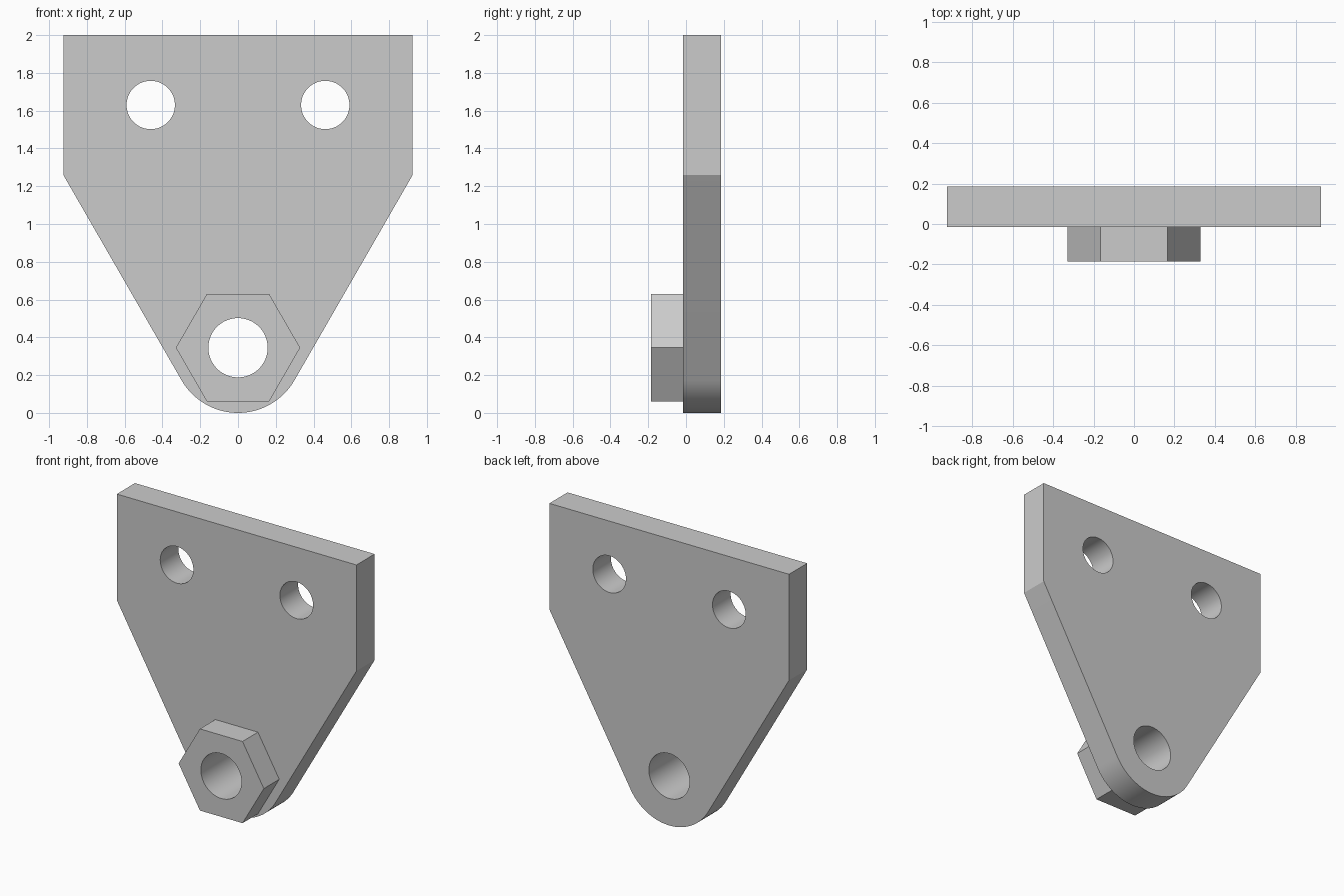
import bpy
import bmesh
from math import cos, sin, radians

cube = bpy.data.objects.get("Cube")
if cube:
    bpy.data.objects.remove(cube, do_unlink=True)

# Plain grey metal
GREY = (0.6, 0.6, 0.6, 1)
metal = bpy.data.materials.new("grey metal")
metal.use_nodes = True
metal.diffuse_color = GREY
metal.node_tree.nodes["Principled BSDF"].inputs["Base Color"].default_value = GREY


def arc(cx, cz, radius, start, end, steps):
    """Points along an arc in the xz plane, both ends included."""
    angles = [radians(start + (end - start) * i / steps) for i in range(steps + 1)]
    return [(cx + radius * cos(a), cz + radius * sin(a)) for a in angles]


def circle(cx, cz, radius, sides=64):
    return arc(cx, cz, radius, 0, 360, sides)[:-1]


def slab(name, loops, front, back):
    """Fill an outline with holes and give it depth along y."""
    bm = bmesh.new()
    edges = []
    for loop in loops:
        verts = [bm.verts.new((x, front, z)) for x, z in loop]
        edges += [bm.edges.new((v, verts[i - 1])) for i, v in enumerate(verts)]
    bmesh.ops.triangle_fill(bm, edges=edges, use_beauty=True)
    region = bmesh.ops.extrude_face_region(bm, geom=bm.faces[:], use_keep_orig=True)
    moved = [g for g in region["geom"] if isinstance(g, bmesh.types.BMVert)]
    bmesh.ops.translate(bm, verts=moved, vec=(0, back - front, 0))
    bmesh.ops.recalc_face_normals(bm, faces=bm.faces[:])
    mesh = bpy.data.meshes.new(name)
    bm.to_mesh(mesh)
    bm.free()
    mesh.materials.append(metal)
    obj = bpy.data.objects.new(name, mesh)
    bpy.context.collection.objects.link(obj)
    bpy.ops.object.select_all(action="DESELECT")
    obj.select_set(True)
    bpy.context.view_layer.objects.active = obj
    bpy.ops.object.shade_smooth_by_angle(angle=radians(25))
    return obj


PIVOT = 0.345     # height of the pivot bore, also the tip radius
MID = -0.015      # where plate and boss meet
bore = circle(0, PIVOT, 0.157)

# Tapered plate: square top corners, sides tangent to the rounded tip
outline = [(0.925, 1.26), (0.925, 2), (-0.925, 2), (-0.925, 1.26)]
outline += arc(0, PIVOT, PIVOT, 210, 330, 40)
bolt_holes = [circle(side * 0.462, 1.63, 0.128) for side in (-1, 1)]
slab("mounting_plate", [outline, bore] + bolt_holes, MID, 0.185)

# Hexagonal boss around the pivot bore
slab("hex_boss", [circle(0, PIVOT, 0.329, 6), bore], -0.185, MID)
